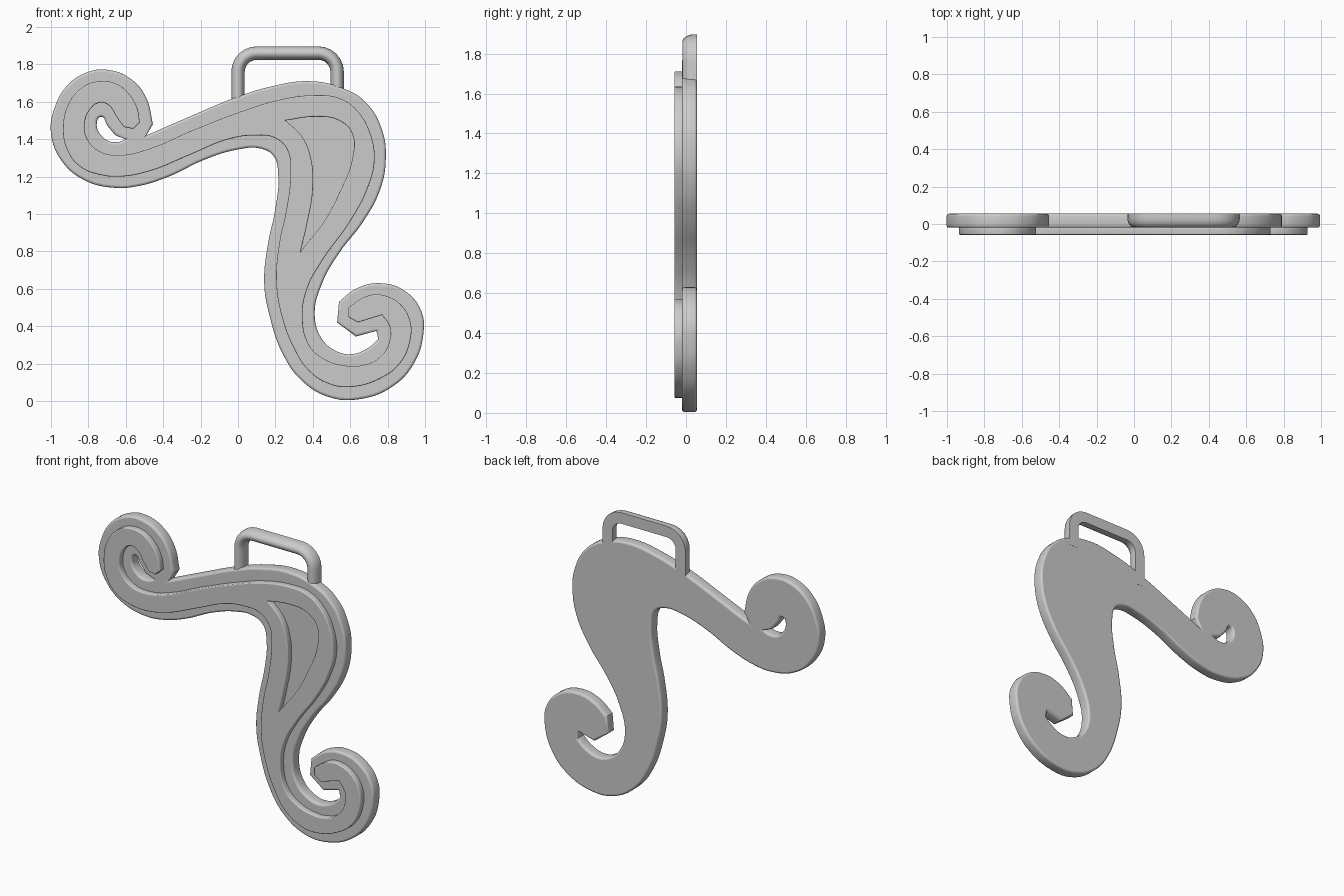
import bpy
import bmesh
from math import cos, sin, pi, radians

default_cube = bpy.data.objects.get("Cube")
if default_cube:
    bpy.data.objects.remove(default_cube)

# Single plain grey finish
grey = bpy.data.materials.new("plain grey")
grey.use_nodes = True
tone = (0.6, 0.6, 0.6, 1)
grey.diffuse_color = tone
grey.node_tree.nodes["Principled BSDF"].inputs["Base Color"].default_value = tone

SHARP = "sharp"


def smooth(obj, angle):
    bpy.ops.object.select_all(action="DESELECT")
    obj.select_set(True)
    bpy.context.view_layer.objects.active = obj
    if obj.type == "CURVE":
        bpy.ops.object.convert(target="MESH")
    bpy.ops.object.shade_smooth_by_angle(angle=radians(angle))


def add_outline(curve, points):
    """Closed smooth outline; points marked SHARP become corners."""
    spline = curve.splines.new("BEZIER")
    spline.bezier_points.add(len(points) - 1)
    spline.use_cyclic_u = True
    for knot, (x, z, *mark) in zip(spline.bezier_points, points):
        knot.co = (x, z, 0)
        kind = "VECTOR" if SHARP in mark else "AUTO"
        knot.handle_left_type = knot.handle_right_type = kind


def make_plate(name, outlines, front, back, rounding):
    """Upright plate with rounded rims, facing -y; later outlines are holes."""
    curve = bpy.data.curves.new(name, "CURVE")
    curve.dimensions = "2D"
    curve.fill_mode = "BOTH"
    curve.resolution_u = 6
    curve.extrude = (back - front) / 2 - rounding
    curve.bevel_depth = rounding
    curve.bevel_resolution = 2
    curve.offset = -rounding
    for points in outlines:
        add_outline(curve, points)
    curve.materials.append(grey)
    plate = bpy.data.objects.new(name, curve)
    plate.location.y = (front + back) / 2
    plate.rotation_euler.x = pi / 2
    bpy.context.collection.objects.link(plate)
    smooth(plate, 35)
    return plate


# Backing plate: arm top, shoulder, lower curl, then back along the underside
body_outline = [
    (-.49, 1.42, SHARP), (-.26, 1.52), (-.02, 1.62), (.17, 1.68), (.38, 1.71),
    (.54, 1.68), (.68, 1.6), (.77, 1.45), (.79, 1.29), (.76, 1.13),
    (.67, .96), (.54, .79), (.45, .63), (.41, .46), (.45, .33),
    (.52, .27), (.6, .25), (.69, .28), (.75, .33, SHARP), (.74, .375, SHARP),
    (.63, .345, SHARP), (.53, .42, SHARP), (.54, .53, SHARP), (.63, .6), (.76, .63),
    (.89, .59), (.98, .48), (.99, .35), (.94, .2), (.83, .08),
    (.65, .01), (.49, .02), (.34, .11), (.24, .25), (.17, .45),
    (.14, .63), (.16, .84), (.2, 1.03), (.215, 1.21), (.19, 1.31),
    (.12, 1.35), (0, 1.345), (-.18, 1.29), (-.37, 1.2), (-.53, 1.15),
    (-.66, 1.14), (-.82, 1.18), (-.94, 1.28), (-1, 1.43), (-.98, 1.57),
    (-.91, 1.69), (-.8, 1.76), (-.69, 1.77), (-.57, 1.72), (-.49, 1.62),
    (-.455, 1.48, SHARP),
]
curl_gap = [
    (-.755, 1.49), (-.73, 1.52), (-.7, 1.475), (-.655, 1.42, SHARP),
    (-.6, 1.4, SHARP), (-.64, 1.385), (-.71, 1.4),
]
make_plate("backing_plate", [body_outline, curl_gap], -.02, .055, .013)

# Raised front panel following the body, with a teardrop recess
panel_outline = [
    (-.525, 1.49, SHARP), (-.54, 1.57), (-.59, 1.65), (-.66, 1.7), (-.74, 1.71),
    (-.82, 1.685), (-.9, 1.6), (-.935, 1.465), (-.91, 1.335), (-.84, 1.25),
    (-.74, 1.21), (-.63, 1.2), (-.47, 1.23), (-.26, 1.315), (-.05, 1.4),
    (.09, 1.42), (.2, 1.405), (.265, 1.34), (.28, 1.21), (.26, 1.03),
    (.22, .84), (.205, .63), (.235, .45), (.3, .28), (.38, .16),
    (.49, .09), (.6, .075), (.76, .12), (.865, .2), (.92, .32),
    (.92, .43), (.865, .52), (.78, .565), (.7, .565), (.59, .5, SHARP),
    (.59, .45, SHARP), (.64, .42, SHARP), (.77, .46, SHARP), (.81, .4), (.81, .32),
    (.76, .235), (.66, .19), (.57, .19), (.46, .225), (.38, .3),
    (.345, .45), (.37, .6), (.45, .75), (.6, .96), (.69, 1.13),
    (.73, 1.29), (.7, 1.45), (.63, 1.56), (.54, 1.62), (.41, 1.635),
    (.22, 1.61), (.01, 1.545), (-.26, 1.44), (-.47, 1.35), (-.63, 1.315),
    (-.74, 1.335), (-.805, 1.4), (-.82, 1.48), (-.79, 1.56), (-.74, 1.595),
    (-.69, 1.58), (-.65, 1.52), (-.61, 1.465, SHARP), (-.56, 1.455, SHARP),
]
teardrop = [
    (.255, 1.5, SHARP), (.42, 1.52), (.54, 1.5), (.61, 1.43), (.61, 1.29),
    (.55, 1.13), (.46, .96), (.335, .8, SHARP), (.37, .95), (.4, 1.13),
    (.39, 1.3), (.345, 1.41),
]
make_plate("raised_panel", [panel_outline, teardrop], -.058, -.005, .006)


# Carrying handle: flat-backed round bar swept along a bent path
def handle_path(left, right, top, radius, steps=6):
    """Stations as (x, z, outward direction angle)."""
    path = [(left, top - .32, pi)]
    for centre, start in ((left + radius, pi), (right - radius, pi / 2)):
        for i in range(steps + 1):
            a = start - i / steps * pi / 2
            path.append((centre + radius * cos(a), top - radius + radius * sin(a), a))
    path.append((right, top - .24, 0))
    return path


def make_handle(name, half_width, front, back):
    arc = 12
    middle = back - .02
    section = [(half_width, back)]
    for i in range(arc + 1):
        a = pi * i / arc
        section.append((half_width * cos(a), middle - (middle - front) * sin(a)))
    section.append((-half_width, back))

    bm = bmesh.new()
    rings = []
    for x, z, a in handle_path(0, .53, 1.86, .1):
        rings.append([bm.verts.new((x + u * cos(a), y, z + u * sin(a)))
                      for u, y in section])
    count = len(section)
    for near, far in zip(rings, rings[1:]):
        for i in range(count):
            j = (i + 1) % count
            bm.faces.new((near[i], near[j], far[j], far[i]))
    bm.faces.new(rings[0])
    bm.faces.new(rings[-1])
    bmesh.ops.recalc_face_normals(bm, faces=bm.faces)
    mesh = bpy.data.meshes.new(name)
    bm.to_mesh(mesh)
    bm.free()
    mesh.materials.append(grey)
    handle = bpy.data.objects.new(name, mesh)
    bpy.context.collection.objects.link(handle)
    smooth(handle, 40)


make_handle("carrying_handle", .036, -.018, .056)
